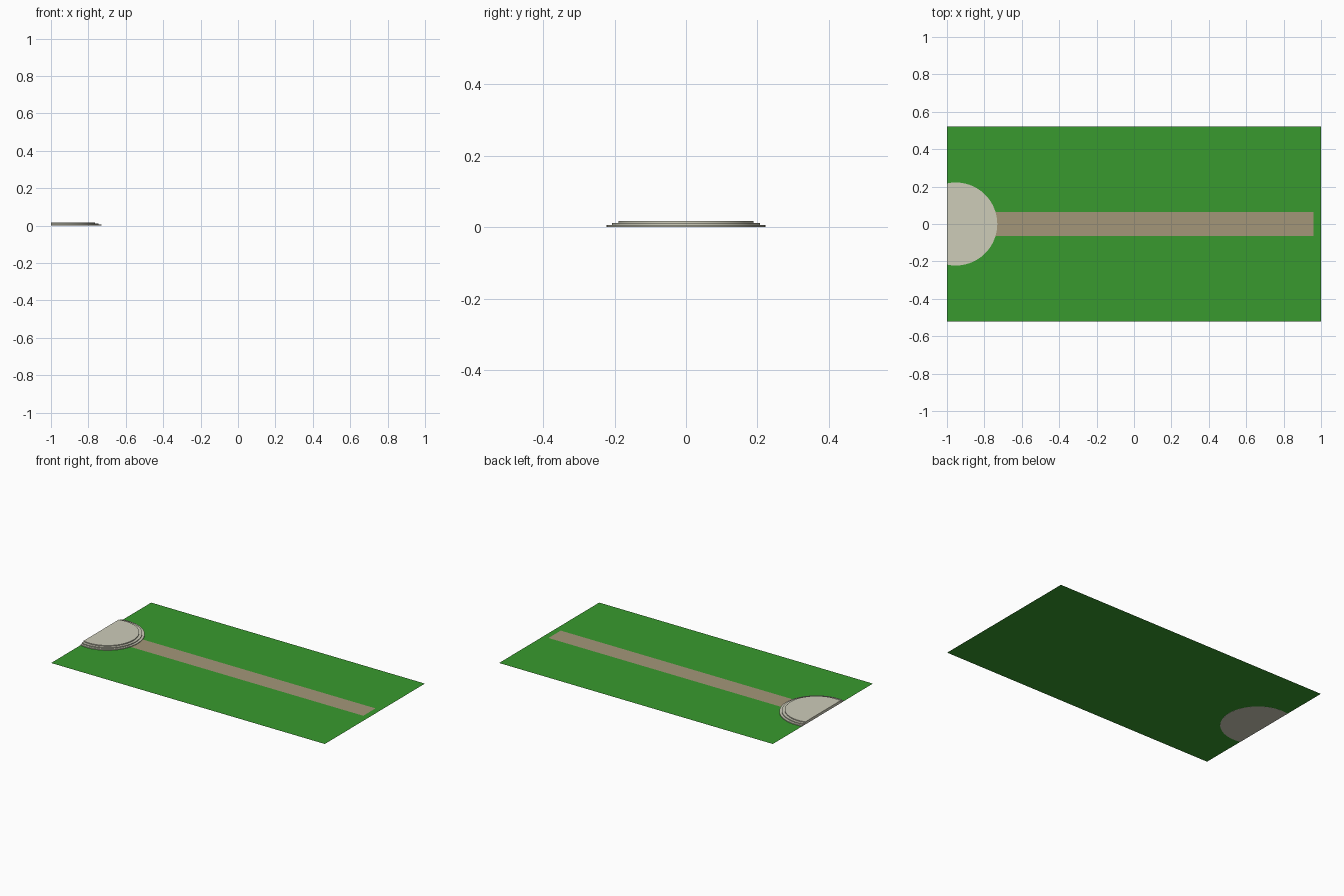
import bpy, bmesh, math

if "Cube" in bpy.data.objects:
    bpy.data.objects.remove(bpy.data.objects["Cube"])


def material(name, rgb):
    m = bpy.data.materials.new(name)
    lin = [(c / 255 / 12.92) if c < 10 else ((c / 255 + 0.055) / 1.055) ** 2.4 for c in rgb]
    m.diffuse_color = (*lin, 1)
    m.use_nodes = True
    m.node_tree.nodes["Principled BSDF"].inputs["Base Color"].default_value = m.diffuse_color
    return m


grass = material("grass green", (56, 154, 46))
sand = material("path tan", (164, 150, 121))
stone = material("pale stone", (205, 204, 185))


def sheet(name, x0, x1, half_y, z, mat):
    me = bpy.data.meshes.new(name)
    me.from_pydata([(x0, -half_y, z), (x1, -half_y, z), (x1, half_y, z), (x0, half_y, z)],
                   [], [(0, 1, 2, 3)])
    me.materials.append(mat)
    ob = bpy.data.objects.new(name, me)
    bpy.context.collection.objects.link(ob)


def step(name, radius, z0, z1, mat, cx=-0.953, cut=-1.0, n=64):
    # disc profile clipped by a straight back edge, then extruded upward
    a = math.acos((cut - cx) / radius)
    bm = bmesh.new()
    ring = [bm.verts.new((cx + radius * math.cos(t), radius * math.sin(t), z0))
            for t in (-a + 2 * a * i / n for i in range(n + 1))]
    base = bm.faces.new(ring)
    top = bmesh.ops.extrude_face_region(bm, geom=[base], use_keep_orig=True)
    for v in top["geom"]:
        if isinstance(v, bmesh.types.BMVert):
            v.co.z = z1
    bmesh.ops.recalc_face_normals(bm, faces=bm.faces)
    me = bpy.data.meshes.new(name)
    bm.to_mesh(me)
    bm.free()
    me.materials.append(mat)
    ob = bpy.data.objects.new(name, me)
    bpy.context.collection.objects.link(ob)
    bpy.ops.object.select_all(action='DESELECT')
    ob.select_set(True)
    bpy.context.view_layer.objects.active = ob
    bpy.ops.object.shade_smooth_by_angle(angle=math.radians(30))


# Flat lawn and the straight path along its middle
sheet("lawn", -1.0, 1.0, 0.522, 0.0005, grass)
sheet("path", -1.0, 0.96, 0.064, 0.0012, sand)

# Three stacked round steps, cut flat at the lawn edge
for i, r in enumerate((0.222, 0.207, 0.189)):
    step(f"platform_step_{i + 1}", r, i * 0.0058, (i + 1) * 0.0058, stone)
